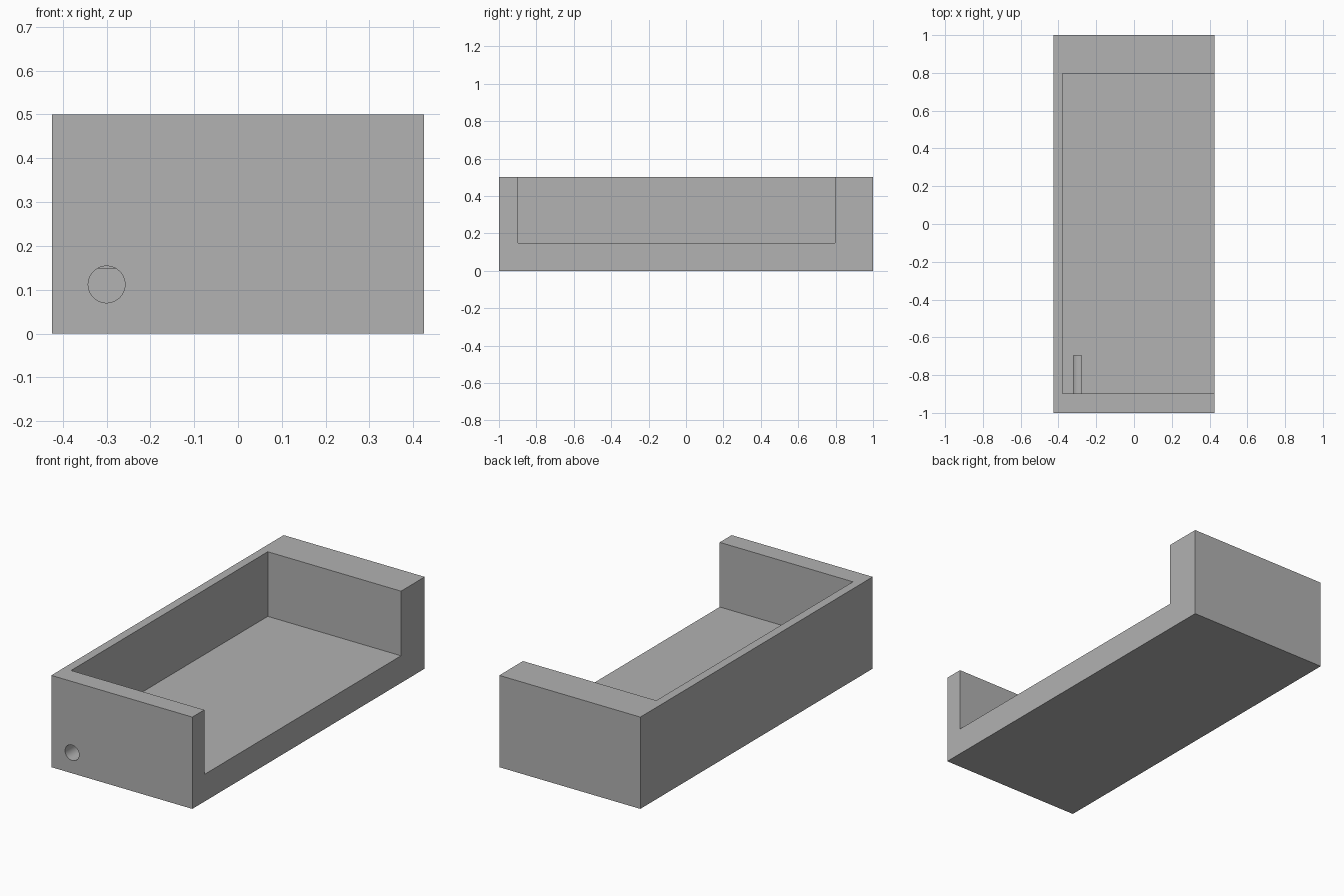
import bpy
import math

cube = bpy.data.objects.get("Cube")
if cube:
    bpy.data.objects.remove(cube, do_unlink=True)

WIDTH, LENGTH, HEIGHT = 0.85, 2.0, 0.5
FLOOR = 0.148
SIDE_INNER, FRONT_INNER, BACK_INNER = -0.378, -0.897, 0.796
HOLE_X, HOLE_Z, HOLE_R, HOLE_END = -0.3, 0.112, 0.042, -0.695

grey = bpy.data.materials.new("plain grey")
grey.use_nodes = True
colour = (0.445, 0.445, 0.445, 1)
grey.diffuse_color = colour
grey.node_tree.nodes["Principled BSDF"].inputs["Base Color"].default_value = colour


def box(name, low, high):
    """Box spanning two opposite corners."""
    middle = [(a + b) / 2 for a, b in zip(low, high)]
    bpy.ops.mesh.primitive_cube_add(size=1, location=middle)
    obj = bpy.context.object
    obj.name = name
    obj.scale = [b - a for a, b in zip(low, high)]
    bpy.ops.object.transform_apply(location=True, rotation=True, scale=True)
    obj.data.materials.append(grey)
    return obj


def cut(target, cutter):
    """Subtract the cutter from the target and discard it."""
    cutter.hide_render = True
    mod = target.modifiers.new("cut", 'BOOLEAN')
    mod.operation = 'DIFFERENCE'
    mod.solver = 'EXACT'
    mod.object = cutter
    bpy.context.view_layer.objects.active = target
    bpy.ops.object.modifier_apply(modifier=mod.name)
    bpy.data.objects.remove(cutter, do_unlink=True)


# Solid block
tray = box("open_sided_tray",
           (-WIDTH / 2, -LENGTH / 2, 0), (WIDTH / 2, LENGTH / 2, HEIGHT))

# Cavity, open at the top and along one long side
cut(tray, box("cavity_cutter",
              (SIDE_INNER, FRONT_INNER, FLOOR), (WIDTH, BACK_INNER, HEIGHT * 2)))

# Round hole through the front wall, leaving a slot in the floor
start = -LENGTH / 2 - 0.1
bpy.ops.mesh.primitive_cylinder_add(
    vertices=48, radius=HOLE_R, depth=HOLE_END - start,
    location=(HOLE_X, (start + HOLE_END) / 2, HOLE_Z),
    rotation=(math.pi / 2, 0, 0))
hole = bpy.context.object
hole.name = "hole_cutter"
hole.data.materials.append(grey)
cut(tray, hole)

# Smooth the hole while keeping the block edges sharp
bpy.ops.object.select_all(action='DESELECT')
tray.select_set(True)
bpy.context.view_layer.objects.active = tray
bpy.ops.object.shade_smooth_by_angle(angle=math.radians(30))
